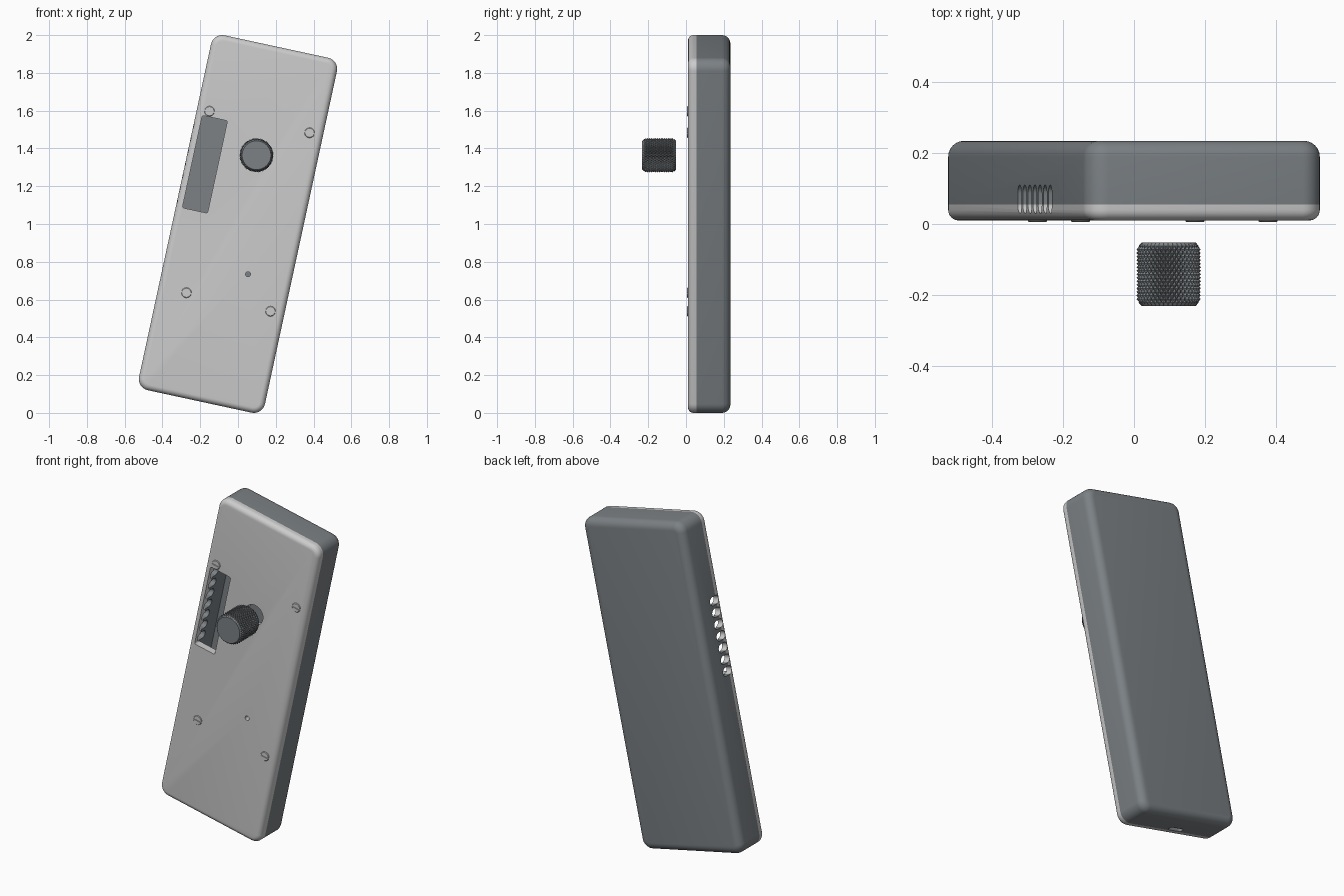
import bpy, bmesh, math
from mathutils import Matrix, Vector

if "Cube" in bpy.data.objects:
    bpy.data.objects.remove(bpy.data.objects["Cube"])

TILT = Matrix.Translation((0, 0, 1)) @ Matrix.Rotation(math.radians(12.2), 4, 'Y')
A, B, R = 0.281, 0.901, 0.06        # case corner centres and corner radius


def material(name, v):
    m = bpy.data.materials.new(name)
    m.diffuse_color = (*v, 1)
    m.use_nodes = True
    m.node_tree.nodes["Principled BSDF"].inputs["Base Color"].default_value = m.diffuse_color
    return m


LIGHT = material("light_grey", (0.62, 0.62, 0.62))
DARK = material("dark_grey", (0.2, 0.22, 0.235))


def finish(name, bm, mat=None, matrix=Matrix()):
    bmesh.ops.remove_doubles(bm, verts=bm.verts, dist=1e-6)
    bmesh.ops.recalc_face_normals(bm, faces=bm.faces)
    bm.transform(matrix)
    me = bpy.data.meshes.new(name)
    bm.to_mesh(me)
    bm.free()
    ob = bpy.data.objects.new(name, me)
    bpy.context.collection.objects.link(ob)
    if mat:
        me.materials.append(mat)
    return ob


def skin(bm, rings):
    """Join rings of points into a capped tube."""
    loops = [[bm.verts.new(p) for p in ring] for ring in rings]
    n = len(loops[0])
    for l, m in zip(loops, loops[1:]):
        for i in range(n):
            j = (i + 1) % n
            bm.faces.new((l[i], l[j], m[j], m[i]))
    bm.faces.new(loops[0])
    bm.faces.new(loops[-1])
    return loops


def rounded(name, a, b, r, levels, mat=None, matrix=Matrix(), seg=8):
    """Rounded rectangle in x/z lofted along y through (y, inset) levels."""
    rings = []
    for y, inset in levels:
        ring = []
        for k, (sx, sz) in enumerate(((1, 1), (-1, 1), (-1, -1), (1, -1))):
            for i in range(seg + 1):
                t = math.pi / 2 * (k + i / seg)
                ring.append((sx * a + (r - inset) * math.cos(t), y,
                             sz * b + (r - inset) * math.sin(t)))
        rings.append(ring)
    bm = bmesh.new()
    skin(bm, rings)
    return finish(name, bm, mat, matrix)


def lathe(name, u, v, profile, mat=None, seg=32):
    """Turn (y, radius) points about a y axis through (u, v)."""
    bm = bmesh.new()
    skin(bm, [[(u + r * math.cos(2 * math.pi * i / seg), y,
                v + r * math.sin(2 * math.pi * i / seg)) for i in range(seg)]
              for y, r in profile])
    return finish(name, bm, mat)


def cut(ob, cutters):
    bpy.context.view_layer.objects.active = ob
    for c in cutters:
        c.hide_render = True
        m = ob.modifiers.new("cut", 'BOOLEAN')
        m.object, m.operation, m.solver = c, 'DIFFERENCE', 'EXACT'
        bpy.ops.object.modifier_apply(modifier=m.name)


def local(x, z):
    p = TILT.inverted() @ Vector((x, 0, z))
    return p.x, p.z


def edge_round(y, d, r, n=6):
    """Quarter-round levels ending at face y, d = outward direction."""
    return [(y - d * r * (1 - math.sin(t)), r * (1 - math.cos(t)))
            for t in (math.pi / 2 * i / n for i in range(n + 1))]


# Hollow rear case and front plate
case = rounded("rear_case", A, B, R, [(0.205, 0.03), (0.055, 0.03), (0.055, 0)]
               + edge_round(0.235, 1, 0.045), DARK)
plate = rounded("front_plate", A, B, R, [(0.055, 0)] + edge_round(0.01, -1, 0.03), LIGHT)

# Side vents, window, port, knob hole and pinhole
vents = [rounded("vent_cutter", 0.016, 0, 0.024, [(-0.045, 0), (0.045, 0)],
                 matrix=Matrix.Translation((-0.335, 0.07, 0.252 + 0.068 * k))
                 @ Matrix.Rotation(math.pi / 2, 4, 'Z'))
         for k in range(-3, 4)]
window = rounded("window_cutter", 0.058, 0.24, 0.01, [(-0.05, 0), (0.1, 0)],
                 matrix=Matrix.Translation((-0.238, 0, 0.272)))
port = rounded("port_cutter", 0.032, 0, 0.016, [(-0.05, 0), (0.05, 0)],
               matrix=Matrix.Translation((-0.03, 0.075, -0.96))
               @ Matrix.Rotation(math.pi / 2, 4, 'X'))
ku, kv = local(0.098, 1.364)
pu, pv = local(0.053, 0.734)
knob_hole = lathe("knob_hole_cutter", ku, kv, [(-0.02, 0.06), (0.1, 0.06)])
pinhole = lathe("pinhole_cutter", pu, pv, [(-0.02, 0.013), (0.1, 0.013)], seg=20)
cut(case, vents + [port])
cut(plate, vents + [window, knob_hole, pinhole])
cutters = vents + [port, window, knob_hole, pinhole]

# Slotted screws
screws = []
for k, (x, z) in enumerate(((-0.151, 1.597), (0.379, 1.483), (-0.273, 0.636), (0.172, 0.538))):
    u, v = local(x, z)
    s = lathe(f"screw_{k + 1}", u, v,
              [(0.03, 0.027), (0.008, 0.027), (0.005, 0.024)], LIGHT, 24)
    slot = rounded("slot_cutter", 0.04, 0.003, 0.001, [(-0.02, 0), (0.015, 0)],
                   matrix=Matrix.Translation((u, 0, v)), seg=1)
    cut(s, [slot])
    cutters.append(slot)
    screws.append(s)

# Knurled knob: staggered peaks and valleys, folded into small pyramids
N, ROWS = 80, 18
y0, y1 = -0.232, -0.052
bm = bmesh.new()
rings = []
for j in range(ROWS + 1):
    y = y0 + (y1 - y0) * j / ROWS
    limit = 0.076 + min(j, ROWS - j) * 0.009
    ring = []
    for i in range(N):
        t = 2 * math.pi * i / N
        r = min(limit, 0.091 if (i + j) % 2 == 0 else 0.082)
        ring.append(bm.verts.new((ku + r * math.cos(t), y, kv + r * math.sin(t))))
    rings.append(ring)
for j in range(ROWS):
    for i in range(N):
        k = (i + 1) % N
        a, b, c, d = rings[j][i], rings[j][k], rings[j + 1][k], rings[j + 1][i]
        if (i + j) % 2 == 0:
            bm.faces.new((a, b, d))
            bm.faces.new((b, c, d))
        else:
            bm.faces.new((a, b, c))
            bm.faces.new((a, c, d))
bm.faces.new(rings[0])
bm.faces.new(rings[-1])
knob = finish("knob", bm, DARK)
bore = lathe("bore_cutter", ku, kv, [(-0.16, 0.034), (0, 0.034)])
cut(knob, [bore])
cutters.append(bore)

# Clean up, lean everything over and smooth the rounded parts
for c in cutters:
    bpy.data.objects.remove(c)
for ob in [case, plate, knob] + screws:
    ob.data.transform(TILT)
bpy.ops.object.select_all(action='DESELECT')
for ob in [case, plate] + screws:
    ob.select_set(True)
bpy.context.view_layer.objects.active = case
bpy.ops.object.shade_smooth_by_angle(angle=math.radians(30))
